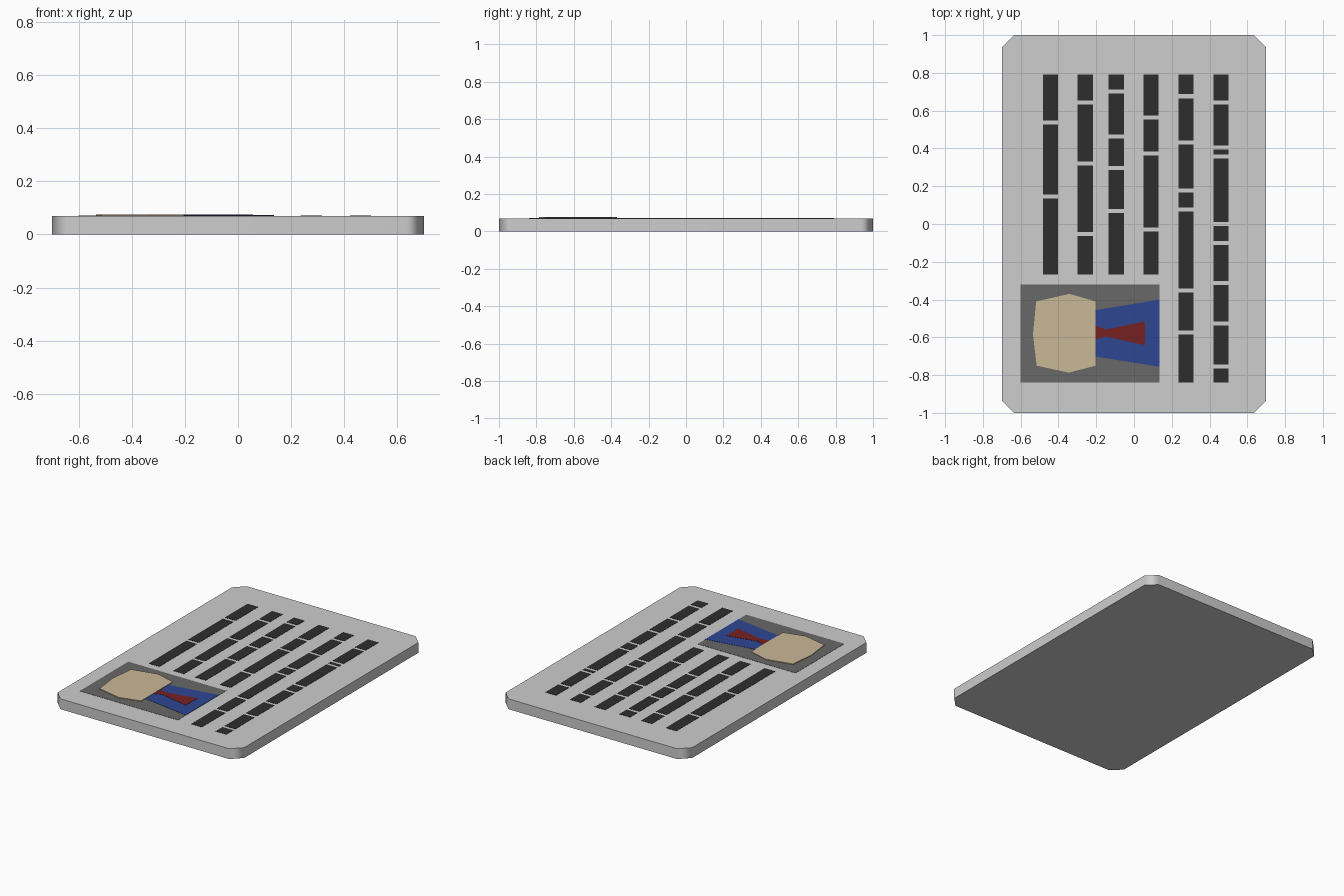
import bpy
import bmesh

if "Cube" in bpy.data.objects:
    bpy.data.objects.remove(bpy.data.objects["Cube"])

TOP = 0.07      # card thickness
LAYER = 0.0015  # height step between printed layers


def material(name, rgb):
    m = bpy.data.materials.new(name)
    m.diffuse_color = (*rgb, 1.0)
    m.use_nodes = True
    m.node_tree.nodes["Principled BSDF"].inputs["Base Color"].default_value = m.diffuse_color
    return m


GREY = material("light grey", (0.61, 0.61, 0.61))
INK = material("near black", (0.027, 0.027, 0.027))
SLATE = material("dark grey", (0.14, 0.14, 0.14))
BEIGE = material("beige", (0.59, 0.48, 0.31))
BLUE = material("blue", (0.027, 0.062, 0.29))
RED = material("dark red", (0.19, 0.015, 0.015))


def prisms(name, outlines, z0, z1, mat):
    """One object made of flat outlines raised from z0 to z1."""
    bm = bmesh.new()
    for pts in outlines:
        face = bm.faces.new([bm.verts.new((x, y, z0)) for x, y in pts])
        ext = bmesh.ops.extrude_face_region(bm, geom=[face], use_keep_orig=True)
        for v in ext["geom"]:
            if isinstance(v, bmesh.types.BMVert):
                v.co.z = z1
    bmesh.ops.recalc_face_normals(bm, faces=bm.faces)
    me = bpy.data.meshes.new(name)
    bm.to_mesh(me)
    bm.free()
    me.materials.append(mat)
    ob = bpy.data.objects.new(name, me)
    bpy.context.collection.objects.link(ob)
    return ob


def printed(name, outlines, level, mat):
    return prisms(name, outlines, TOP - 0.001, TOP + level * LAYER, mat)


def rect(x0, x1, y0, y1):
    return [(x0, y0), (x1, y0), (x1, y1), (x0, y1)]


# Card body with clipped corners, shaded smoothly around the corners
W, H, C = 0.70, 1.0, 0.066
card = prisms("card_body", [[
    (W, -H + C), (W, H - C), (W - C, H), (-W + C, H),
    (-W, H - C), (-W, -H + C), (-W + C, -H), (W - C, -H)]], 0, TOP, GREY)
bpy.context.view_layer.objects.active = card
card.select_set(True)
bpy.ops.object.shade_smooth_by_angle(angle=0.9)
wn = card.modifiers.new("flat_main_faces", 'WEIGHTED_NORMAL')
wn.keep_sharp = True

# Dark columns: left edge, bottom end, centres of the gaps
COLUMNS = [
    (-0.483, -0.268, [0.538, 0.146]),
    (-0.298, -0.268, [0.644, 0.321, -0.053]),
    (-0.134, -0.268, [0.702, 0.464, 0.297, 0.069]),
    (0.051, -0.268, [0.564, 0.374, -0.029]),
    (0.236, -0.84, [0.676, 0.432, 0.178, 0.077, -0.352, -0.575]),
    (0.421, -0.84, [0.644, 0.405, 0.358, 0.0, -0.10, -0.313, -0.527, -0.755]),
]
GAP = 0.011
bars = []
for x, bottom, gaps in COLUMNS:
    upper = 0.792
    for g in gaps:
        bars.append(rect(x, x + 0.08, g + GAP, upper))
        upper = g - GAP
    bars.append(rect(x, x + 0.08, bottom, upper))
printed("dark_bars", bars, 1, INK)

# Picture panel with a sideways portrait
printed("picture_panel", [rect(-0.60, 0.136, -0.84, -0.32)], 1, SLATE)
printed("portrait_jacket", [[
    (-0.203, -0.702), (0.136, -0.756), (0.136, -0.40), (-0.203, -0.456)]], 2, BLUE)
printed("portrait_tie", [[
    (-0.203, -0.612), (-0.15, -0.596), (0.057, -0.641),
    (0.057, -0.516), (-0.15, -0.559), (-0.203, -0.538)]], 3, RED)
printed("portrait_head", [[
    (-0.535, -0.585), (-0.515, -0.75), (-0.345, -0.787), (-0.203, -0.75),
    (-0.203, -0.41), (-0.342, -0.37), (-0.518, -0.41)]], 4, BEIGE)
